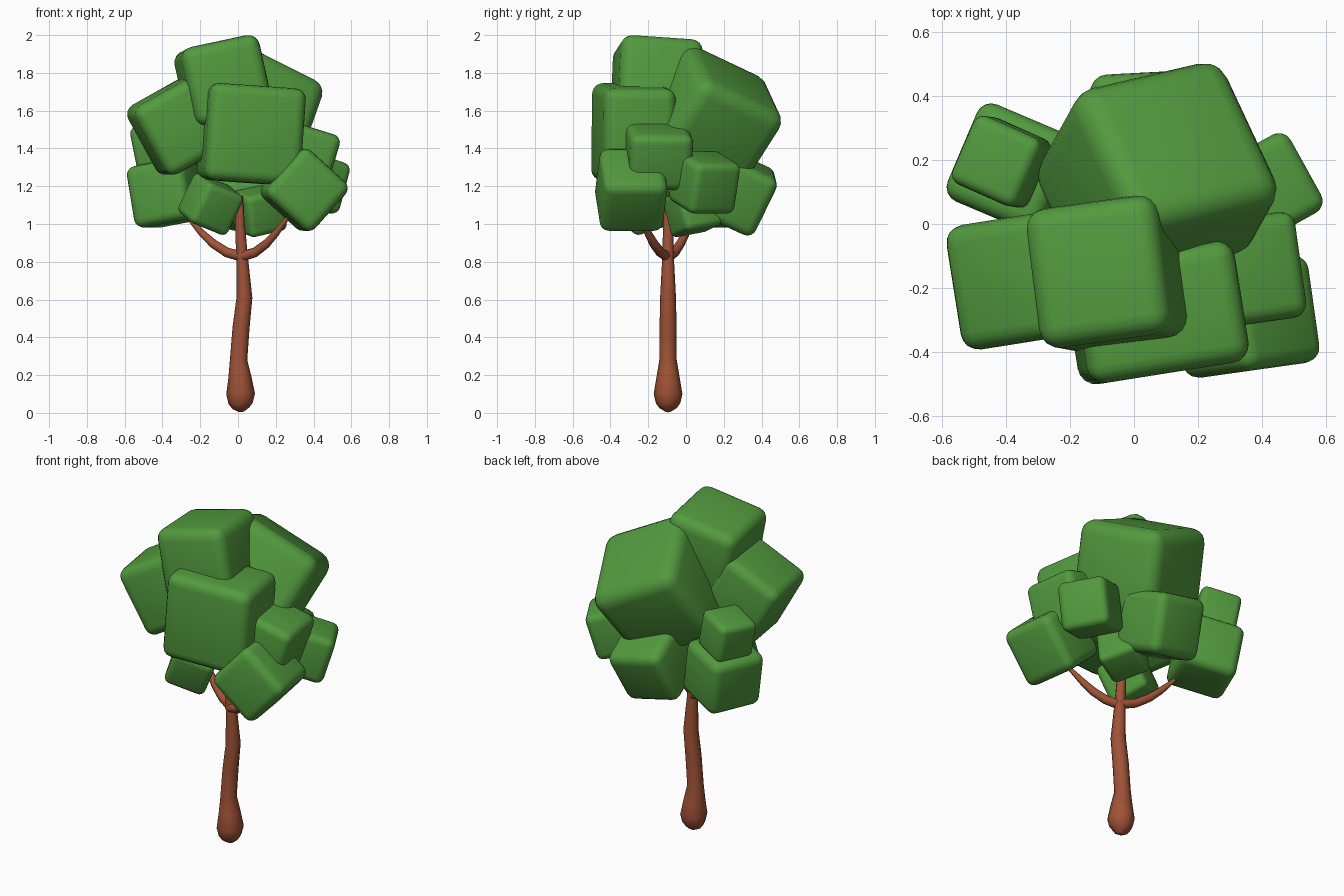
import bpy
from math import radians

if "Cube" in bpy.data.objects:
    bpy.data.objects.remove(bpy.data.objects["Cube"])


def material(name, color):
    m = bpy.data.materials.new(name)
    m.diffuse_color = (*color, 1)
    m.use_nodes = True
    m.node_tree.nodes["Principled BSDF"].inputs["Base Color"].default_value = m.diffuse_color
    return m


green = material("leaf green", (0.085, 0.325, 0.048))
brown = material("bark brown", (0.35, 0.085, 0.037))


def activate(ob):
    bpy.ops.object.select_all(action='DESELECT')
    ob.select_set(True)
    bpy.context.view_layer.objects.active = ob


def leaf_block(name, center, size, rot):
    """Rounded, tilted cube of foliage."""
    bpy.ops.mesh.primitive_cube_add(size=1, location=center,
                                    rotation=[radians(a) for a in rot])
    ob = bpy.context.object
    ob.name = name
    ob.scale = size if isinstance(size, tuple) else (size,) * 3
    bpy.ops.object.transform_apply(location=False, rotation=False, scale=True)
    ob.data.materials.append(green)
    bev = ob.modifiers.new("round", 'BEVEL')
    bev.width = 0.15 * min(ob.dimensions)
    bev.segments = 4
    bpy.ops.object.shade_smooth()


def limb(name, points):
    """Tapered tube through (x, y, z, radius) points."""
    cu = bpy.data.curves.new(name, 'CURVE')
    cu.dimensions = '3D'
    cu.bevel_depth = 1
    cu.bevel_resolution = 2
    cu.use_fill_caps = True
    sp = cu.splines.new('POLY')
    sp.points.add(len(points) - 1)
    for p, (x, y, z, r) in zip(sp.points, points):
        p.co = (x, y, z, 1)
        p.radius = r
    cu.materials.append(brown)
    ob = bpy.data.objects.new(name, cu)
    bpy.context.collection.objects.link(ob)
    activate(ob)
    bpy.ops.object.convert(target='MESH')
    bpy.ops.object.shade_smooth()


# Trunk with a bulbous rounded foot
limb("trunk", [(.02, -.095, .005, .012), (.017, -.095, .025, .045), (.014, -.095, .05, .064),
               (.014, -.095, .10, .076), (.01, -.095, .19, .061), (.003, -.095, .28, .046),
               (.016, -.095, .45, .045), (.034, -.095, .61, .042), (.022, -.095, .82, .031),
               (.01, -.095, 1.0, .026), (.01, -.095, 1.15, .015)])

# Two branches curving up on either side
limb("left_branch", [(.03, -.095, .825, .028), (-.06, -.06, .85, .026), (-.13, -.03, .895, .024),
                     (-.19, .0, .95, .02), (-.26, .04, 1.03, .011), (-.30, .07, 1.08, .006)])
limb("right_branch", [(.01, -.095, .825, .028), (.09, -.135, .85, .026), (.15, -.17, .895, .024),
                      (.20, -.20, .95, .02), (.26, -.24, 1.03, .012), (.31, -.26, 1.08, .006)])

# Foliage blocks: name, centre, size, rotation in degrees
blocks = [
    ("leaves_top", (-.078, -.155, 1.75), (.425, .44, .425), (-4, -12, 8)),
    ("leaves_front", (.07, -.278, 1.475), (.515, .385, .515), (0, 4, 9)),
    ("leaves_back_upper", (.073, .13, 1.55), .54, (-26, 26, 13)),
    ("leaves_left_upper", (-.32, -.168, 1.515), (.385, .395, .415), (0, -29, 9)),
    ("leaves_left_lower", (-.37, .17, 1.165), .33, (0, -10, -23)),
    ("leaves_left_small", (-.415, .195, 1.42), .232, (3, -11, -24)),
    ("leaves_front_right", (.35, -.29, 1.18), (.335, .34, .335), (0, 42, 8)),
    ("leaves_front_low", (-.145, -.225, 1.105), .238, (18, 20, 28)),
    ("leaves_center_low", (.11, .035, 1.07), .225, (10, -12, 25)),
    ("leaves_right_low", (.395, .098, 1.22), .28, (0, 17, 29)),
    ("leaves_right_mid", (.345, -.147, 1.36), (.305, .335, .305), (0, 17, 8)),
    ("leaves_back_low", (.03, .262, 1.172), .345, (-25, 12, 3)),
]
for b in blocks:
    leaf_block(*b)
